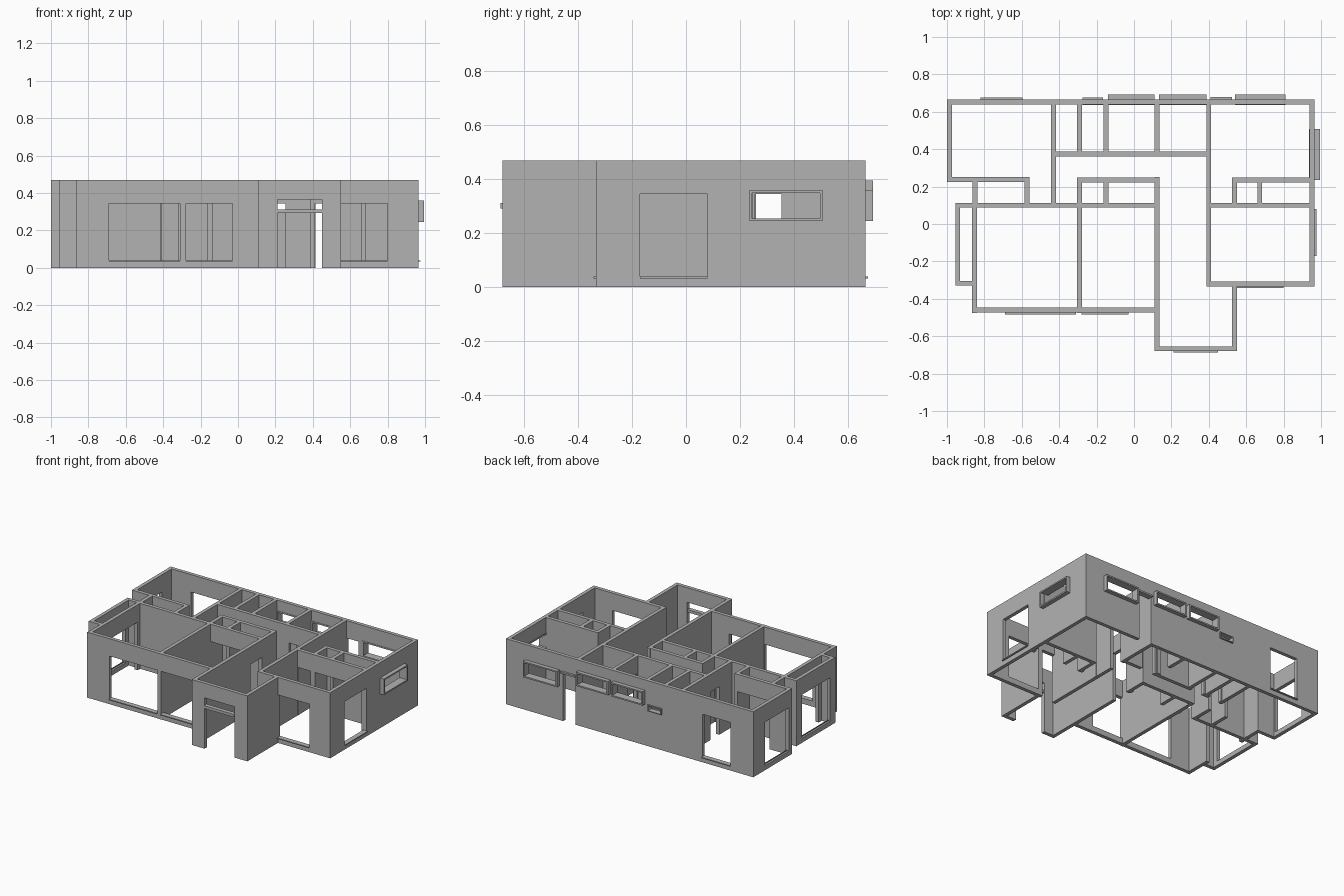
import bpy

cube = bpy.data.objects.get("Cube")
if cube:
    bpy.data.objects.remove(cube, do_unlink=True)

H = 0.47      # wall height
T = 0.026     # wall thickness
HEAD = 0.345  # door head height

plaster = bpy.data.materials.new("plaster_grey")
plaster.use_nodes = True
GREY = (0.45, 0.45, 0.45, 1)
plaster.diffuse_color = GREY
plaster.node_tree.nodes["Principled BSDF"].inputs["Base Color"].default_value = GREY


def build(name, boxes):
    """One object made of boxes given as (low corner, high corner)."""
    verts, faces = [], []
    for lo, hi in boxes:
        n = len(verts)
        verts += [(x, y, z) for z in (lo[2], hi[2])
                  for x, y in ((lo[0], lo[1]), (hi[0], lo[1]), (hi[0], hi[1]), (lo[0], hi[1]))]
        faces += [[n + 3, n + 2, n + 1, n], [n + 4, n + 5, n + 6, n + 7]]
        for i in range(4):
            j = (i + 1) % 4
            faces.append([n + i, n + j, n + j + 4, n + i + 4])
    mesh = bpy.data.meshes.new(name)
    mesh.from_pydata(verts, [], faces)
    mesh.materials.append(plaster)
    obj = bpy.data.objects.new(name, mesh)
    bpy.context.collection.objects.link(obj)


def slab(axis, c, a, b, z0, z1, t0=-T / 2, t1=T / 2):
    """Box running a..b along an axis, centred on c across it."""
    if axis == "x":
        return (a, c + t0, z0), (b, c + t1, z1)
    return (c + t0, a, z0), (c + t1, b, z1)


def wall(name, axis, c, a, b, *openings):
    """Straight wall with door or window openings (start, end, sill, head)."""
    boxes, pos = [], a
    for o0, o1, sill, head in sorted(openings):
        if o0 > pos:
            boxes.append(slab(axis, c, pos, o0, 0, H))
        if sill > 0:
            boxes.append(slab(axis, c, o0, o1, 0, sill))
        boxes.append(slab(axis, c, o0, o1, head, H))
        pos = o1
    if b > pos:
        boxes.append(slab(axis, c, pos, b, 0, H))
    build(name, boxes)


def door(a, b, head=HEAD):
    return a, b, 0, head


def sill_rail(name, axis, c, a, b, out):
    """Low threshold with a thin cap that overhangs outward."""
    lo, hi = sorted((-out * T / 2, out * (T / 2 + 0.01)))
    build(name, [slab(axis, c, a, b, 0, 0.033),
                 slab(axis, c, a, b, 0.033, 0.04, lo, hi)])


def window_frame(name, axis, c, a, b, z0, z1, depth=0.03, w=0.01):
    """Hollow surround standing proud of the wall."""
    d = (-T / 2 - 0.003, T / 2 + depth)
    build(name, [slab(axis, c, a, b, z0, z0 + w, *d),
                 slab(axis, c, a, b, z1 - w, z1, *d),
                 slab(axis, c, a, a + w, z0 + w, z1 - w, *d),
                 slab(axis, c, b - w, b, z0 + w, z1 - w, *d)])


# Outer walls
back_windows = [(-0.275, -0.165, 0.255, 0.30), (-0.14, 0.11, 0.295, 0.395),
                (0.135, 0.388, 0.295, 0.395), (0.54, 0.81, 0.245, 0.36)]
wall("back_wall", "x", 0.652, -1.0, 0.965, door(-0.82, -0.595), door(0.41, 0.51), *back_windows)
wall("right_side_upper_wall", "y", -0.987, 0.225, 0.665, door(0.26, 0.53))
wall("right_side_bay_wall", "y", -0.942, -0.33, 0.113, door(-0.27, 0.05))
wall("bay_front_wall", "x", -0.317, -0.955, -0.84)
wall("bay_inner_wall", "y", -0.852, -0.475, 0.113, door(-0.27, 0.06))
wall("front_wall", "x", -0.46, -0.865, 0.135, door(-0.69, -0.31), door(-0.28, -0.03))
wall("porch_front_wall", "x", -0.667, 0.11, 0.55, door(0.21, 0.45, 0.365))
wall("porch_side_wall", "y", 0.537, -0.68, -0.32)
wall("left_front_wall", "x", -0.32, 0.387, 0.965, door(0.41, 0.515), door(0.55, 0.80))
side_window = (0.235, 0.507, 0.245, 0.36)
wall("left_side_wall", "y", 0.952, -0.333, 0.665, door(-0.17, 0.08), side_window)

# Main inner walls
wall("hall_side_wall", "y", 0.122, -0.68, 0.25, door(-0.05, 0.08))
wall("hall_far_wall", "y", 0.4, -0.333, 0.665, door(0.255, 0.355))
wall("middle_room_wall", "x", 0.1, -0.955, 0.135, door(-0.415, -0.31), door(-0.28, 0.1))
wall("left_room_wall", "x", 0.1, 0.387, 0.965, door(0.415, 0.515), door(0.55, 0.92))
wall("front_room_divider", "y", -0.292, -0.475, 0.113)
wall("corridor_wall", "x", 0.375, -0.44, 0.413, door(-0.41, -0.32), door(-0.265, -0.17), door(0.15, 0.255))
wall("upper_room_wall", "y", -0.43, 0.1, 0.665, door(0.255, 0.355))

# Back room dividers
wall("back_divider_a", "y", -0.292, 0.375, 0.665)
wall("back_divider_b", "y", -0.15, 0.375, 0.665)
wall("back_divider_c", "y", 0.122, 0.375, 0.665, door(0.4, 0.5))

# Closets
wall("right_closet_back", "x", 0.237, -1.0, -0.56, door(-0.84, -0.585))
wall("middle_closet_back", "x", 0.235, -0.305, 0.135)
wall("left_closet_back", "x", 0.235, 0.525, 0.965)
for i, x in enumerate((-0.85, -0.572, -0.292, -0.15, 0.537, 0.672)):
    wall(f"closet_side_{i + 1}", "y", x, 0.1, 0.245)

# Window surrounds
for i, (a, b, z0, z1) in enumerate(back_windows):
    window_frame(f"back_window_{i + 1}", "x", 0.652, a, b, z0, z1,
                 depth=0.01 if i == 0 else 0.028, w=0.006 if i == 0 else 0.01)
window_frame("side_window", "y", 0.952, *side_window)

# Thresholds and fittings
for name, axis, c, a, b, out in (
        ("front_rail_a", "x", -0.46, -0.69, -0.31, -1),
        ("front_rail_b", "x", -0.46, -0.28, -0.03, -1),
        ("left_front_rail", "x", -0.32, 0.55, 0.80, -1),
        ("left_side_rail", "y", 0.952, -0.17, 0.08, 1),
        ("back_rail", "x", 0.652, -0.82, -0.595, 1),
        ("right_side_rail", "y", -0.987, 0.26, 0.53, 0),
        ("bay_rail", "y", -0.942, -0.27, 0.05, 0)):
    sill_rail(name, axis, c, a, b, out)
build("porch_transom", [slab("x", -0.667, 0.21, 0.45, 0.292, 0.312, -0.02, 0.01)])
build("back_door_head", [slab("x", 0.652, 0.41, 0.525, HEAD, HEAD + 0.012, 0, 0.028)])
